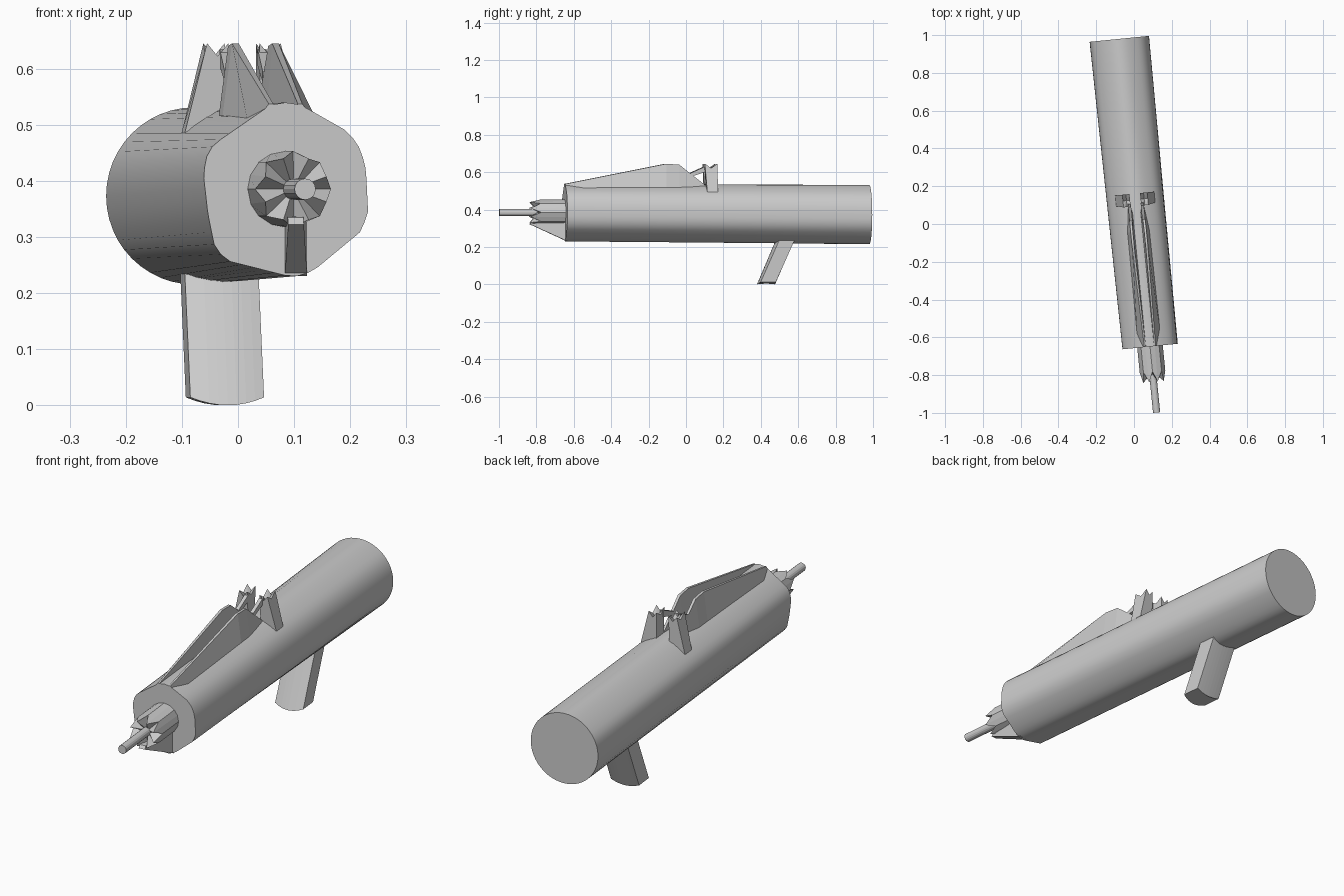
import bpy, bmesh
from math import sin, cos, pi, radians
from mathutils import Matrix, Vector

if "Cube" in bpy.data.objects:
    bpy.data.objects.remove(bpy.data.objects["Cube"])

# Local frame: u across, v along the barrel (front is -v), z up; yawed slightly
FRAME = Matrix.Translation((0.02, 0, 0)) @ Matrix.Rotation(radians(5.7), 4, 'Z')


def make(name, build, smooth=False):
    bm = bmesh.new()
    build(bm)
    bmesh.ops.recalc_face_normals(bm, faces=bm.faces)
    bm.transform(FRAME)
    me = bpy.data.meshes.new(name)
    bm.to_mesh(me)
    bm.free()
    ob = bpy.data.objects.new(name, me)
    bpy.context.collection.objects.link(ob)
    if smooth:
        bpy.context.view_layer.objects.active = ob
        ob.select_set(True)
        bpy.ops.object.shade_smooth_by_angle(angle=radians(20))
        ob.select_set(False)
    return ob


def loft(bm, rings):
    """Skin closed rings of equal length and cap both ends."""
    vs = [[bm.verts.new(p) for p in r] for r in rings]
    n = len(vs[0])
    for a, b in zip(vs, vs[1:]):
        for i in range(n):
            j = (i + 1) % n
            bm.faces.new((a[i], a[j], b[j], b[i]))
    bm.faces.new(vs[0])
    bm.faces.new(vs[-1])


def circle(r, v, z, n):
    return [(r * cos(2 * pi * i / n), v, z + r * sin(2 * pi * i / n)) for i in range(n)]


# Main tube: rounded irregular front outline lofted to a round back
OUTLINE = [(.235, .34), (.231, .42), (.222, .455), (.2, .487), (.115, .535), (.09, .54),
           (.06, .535), (-.042, .465), (-.056, .44), (-.06, .41), (-.052, .34),
           (-.04, .282), (-.02, .258), (.1, .228), (.135, .238), (.22, .308)]


def ray(ang, c=(.087, .385)):
    d = (cos(ang), sin(ang))
    for p, q in zip(OUTLINE, OUTLINE[1:] + OUTLINE[:1]):
        ex, ez = q[0] - p[0], q[1] - p[1]
        det = d[0] * ez - d[1] * ex
        if abs(det) < 1e-9:
            continue
        px, pz = p[0] - c[0], p[1] - c[1]
        t = (px * ez - pz * ex) / det
        s = (px * d[1] - pz * d[0]) / det
        if t > 0 and -1e-6 <= s <= 1 + 1e-6:
            return t
    return .15


def body(bm):
    n = 48
    front = []
    for i in range(n):
        a = 2 * pi * i / n
        r = ray(a)
        front.append((r * cos(a), -.652, .385 + r * sin(a)))
    loft(bm, [front, circle(.158, .985, .373, n)])


make("main_tube", body, True)


# Nozzle with a toothed rim and recessed face
def nozzle(bm):
    base = circle(.068, -.64, .385, 16)
    tips, valleys = circle(.059, -.84, .385, 16), circle(.068, -.785, .385, 16)
    rim = [tips[i] if i % 2 else valleys[i] for i in range(16)]
    loft(bm, [base, rim, circle(.016, -.80, .385, 16)])


make("nozzle", nozzle)
make("firing_rod", lambda bm: loft(bm, [circle(.019, -.78, .385, 16),
                                        circle(.019, -1.003, .385, 16)]), True)


# Wedge brace below the nozzle
def wedge(bm):
    loft(bm, [[(u - w, -.64, .23), (u + w, -.64, .23), (u + w, -.64, .34), (u - w, -.64, .34)]
              if v else
              [(u - w, -.84, .322), (u + w, -.84, .322), (u + w, -.83, .335), (u - w, -.83, .335)]
              for v, u, w in ((1, .02, .02), (0, 0, .014))])


make("lower_wedge", wedge)

# Paired sight ridges: v, outer base u/z, top outer u, top inner u, top z, inner base u
RIDGE = [(-.652, .065, .49, .03, .022, .537, .012),
         (-.11, .062, .49, .042, .03, .645, .018),
         (-.04, .062, .49, .042, .03, .64, .018),
         (.10, .05, .49, .04, .03, .53, .018)]
for side, s in (("left", -1), ("right", 1)):
    make(side + "_sight_ridge", lambda bm: loft(bm, [
        [(s * a, v, z), (s * b, v, top), (s * c, v, top), (s * d, v, z)]
        for v, a, z, b, c, top, d in RIDGE]))

    # Rear sight post with a four-pointed crown
    def post(bm):
        base = [(.03, .105), (.105, .105), (.105, .162), (.03, .162)]
        top = [(.028, .095), (.066, .095), (.066, .162), (.028, .162)]
        lo = [bm.verts.new((s * u, v, .485)) for u, v in base]
        hi, mid = [], []
        for i, (u, v) in enumerate(top):
            u2, v2 = top[(i + 1) % 4]
            hi.append(bm.verts.new((s * u, v, .645)))
            mid.append(bm.verts.new((s * (u + u2) / 2, (v + v2) / 2, .622)))
        c = bm.verts.new((s * .047, .13, .605))
        bm.faces.new(lo)
        for i in range(4):
            j = (i + 1) % 4
            bm.faces.new((lo[i], lo[j], hi[j], mid[i], hi[i]))
            bm.faces.new((hi[i], mid[i], c))
            bm.faces.new((mid[i], hi[j], c))

    make(side + "_rear_post", post)

    # Thin strut reaching forward from the post
    make(side + "_strut", lambda bm: loft(bm, [
        [(s * u, v, z) for v, z in ((.02, .575), (.02, .595), (.11, .635), (.11, .605))]
        for u in (.026, .042)]))


# Raked grip with a rounded front and lower edge
def grip(bm):
    def ring(v, z, bow):
        pts = []
        for i in range(9):
            t = -1 + i / 4
            pts.append((.066 * t, v - .012 * (1 - t * t), z - bow * (1 - t * t)))
        return pts + [(.066 * t, v + .082, z - bow * (1 - t * t))
                      for t in [1 - i / 4 for i in range(9)]]
    loft(bm, [ring(.395, .014, .014), ring(.505, .26, 0)])


make("grip", grip)
